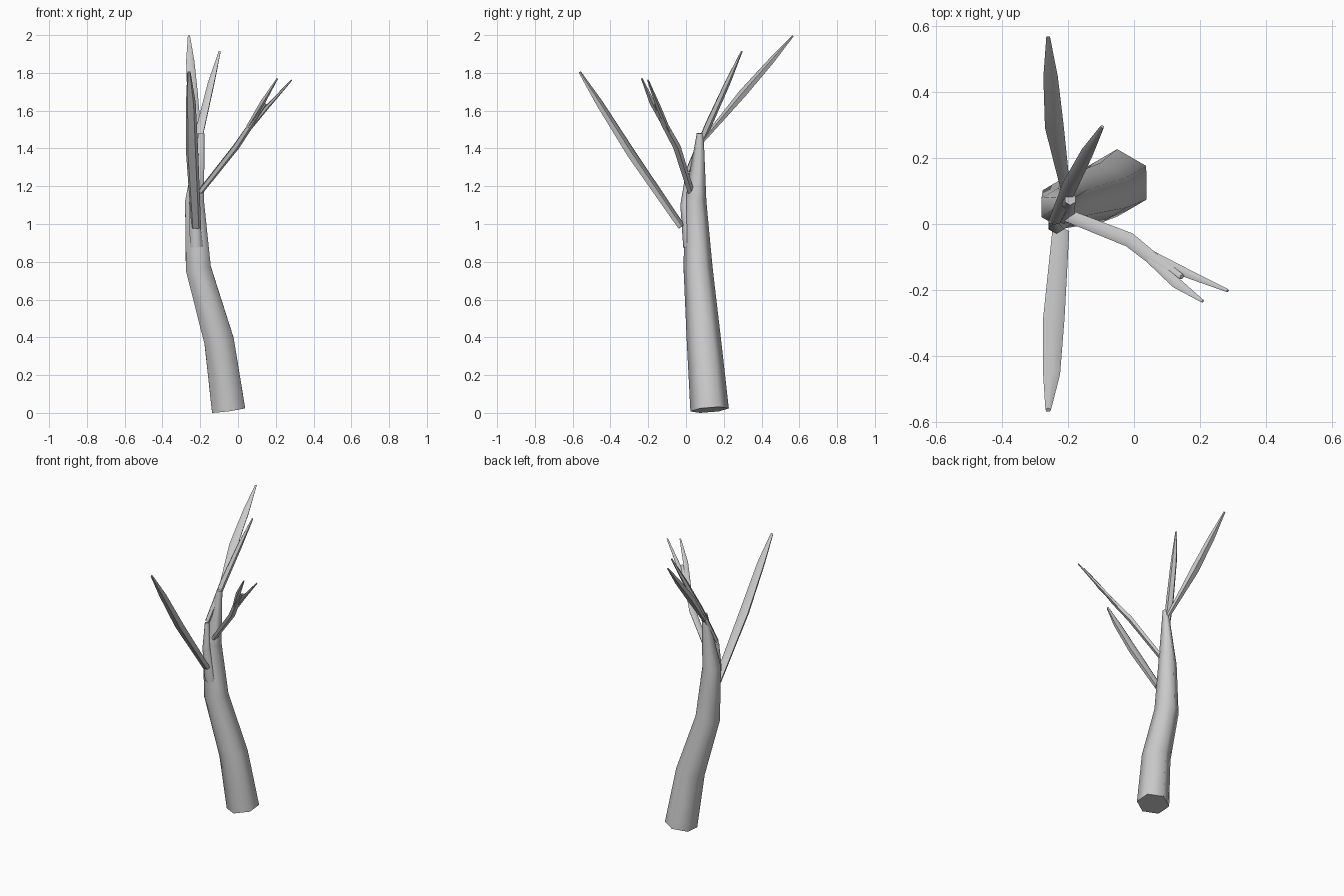
import bpy, math
from mathutils import Vector

if "Cube" in bpy.data.objects:
    bpy.data.objects.remove(bpy.data.objects["Cube"])


def tube(name, path, sides, ref, flat=1.0):
    """Tapered limb through (x, y, z, radius) points, with capped ends."""
    pts = [Vector(p[:3]) for p in path]
    verts, faces, n = [], [], len(path)
    for i, p in enumerate(pts):
        d = (pts[min(i + 1, n - 1)] - pts[max(i - 1, 0)]).normalized()
        ref_v = Vector(ref)
        v = (ref_v - d * ref_v.dot(d)).normalized()
        u = d.cross(v)
        for k in range(sides):
            a = 2 * math.pi * k / sides
            verts.append(p + path[i][3] * (v * math.cos(a) * flat - u * math.sin(a)))
    for i in range(n - 1):
        for k in range(sides):
            a, b = i * sides + k, i * sides + (k + 1) % sides
            faces.append((a, a + sides, b + sides, b))
    faces.append(tuple(range(sides)))
    faces.append(tuple(reversed(range((n - 1) * sides, n * sides))))
    mesh = bpy.data.meshes.new(name)
    mesh.from_pydata(verts, [], faces)
    ob = bpy.data.objects.new(name, mesh)
    bpy.context.collection.objects.link(ob)
    bpy.ops.object.select_all(action='DESELECT')
    ob.select_set(True)
    bpy.context.view_layer.objects.active = ob
    bpy.ops.object.shade_smooth_by_angle(angle=math.radians(65))
    return ob


UP, BACK = (0, 0, 1), (0, 1, 0)

# Hexagonal bent trunk and the short fork beside its top
tube("trunk", [(-0.05, 0.125, 0.016, 0.102), (-0.10, 0.095, 0.38, 0.091),
               (-0.21, 0.064, 0.765, 0.077), (-0.23, 0.05, 1.12, 0.058),
               (-0.193, 0.075, 1.48, 0.018)], 6, BACK)
tube("fork_stub", [(-0.22, 0.025, 0.88, 0.04), (-0.235, -0.003, 1.1, 0.027),
                   (-0.243, 0.012, 1.27, 0.014)], 6, BACK)

# Slender five-sided branches
branches = {
    "front_branch": [(-0.222, -0.025, 0.985, 0.027), (-0.243, -0.29, 1.37, 0.034),
                     (-0.25, -0.46, 1.64, 0.027), (-0.26, -0.563, 1.805, 0.009)],
    "back_branch": [(-0.203, 0.08, 1.43, 0.013), (-0.242, 0.30, 1.69, 0.030),
                    (-0.253, 0.45, 1.86, 0.023), (-0.26, 0.567, 1.996, 0.006)],
    "upper_branch": [(-0.24, 0.01, 1.28, 0.018), (-0.192, 0.12, 1.53, 0.025),
                     (-0.14, 0.22, 1.75, 0.020), (-0.096, 0.295, 1.915, 0.006)],
    "right_branch": [(-0.20, 0.025, 1.17, 0.020), (-0.01, -0.05, 1.41, 0.023),
                     (0.07, -0.115, 1.53, 0.020), (0.145, -0.16, 1.635, 0.009)],
    "right_twig_outer": [(0.05, -0.09, 1.49, 0.012), (0.15, -0.145, 1.615, 0.015),
                         (0.284, -0.202, 1.762, 0.005)],
    "right_twig_inner": [(0.05, -0.11, 1.51, 0.012), (0.13, -0.18, 1.645, 0.017),
                         (0.208, -0.234, 1.77, 0.005)],
}
for name, path in branches.items():
    tube(name, path, 5, UP, 0.75)
